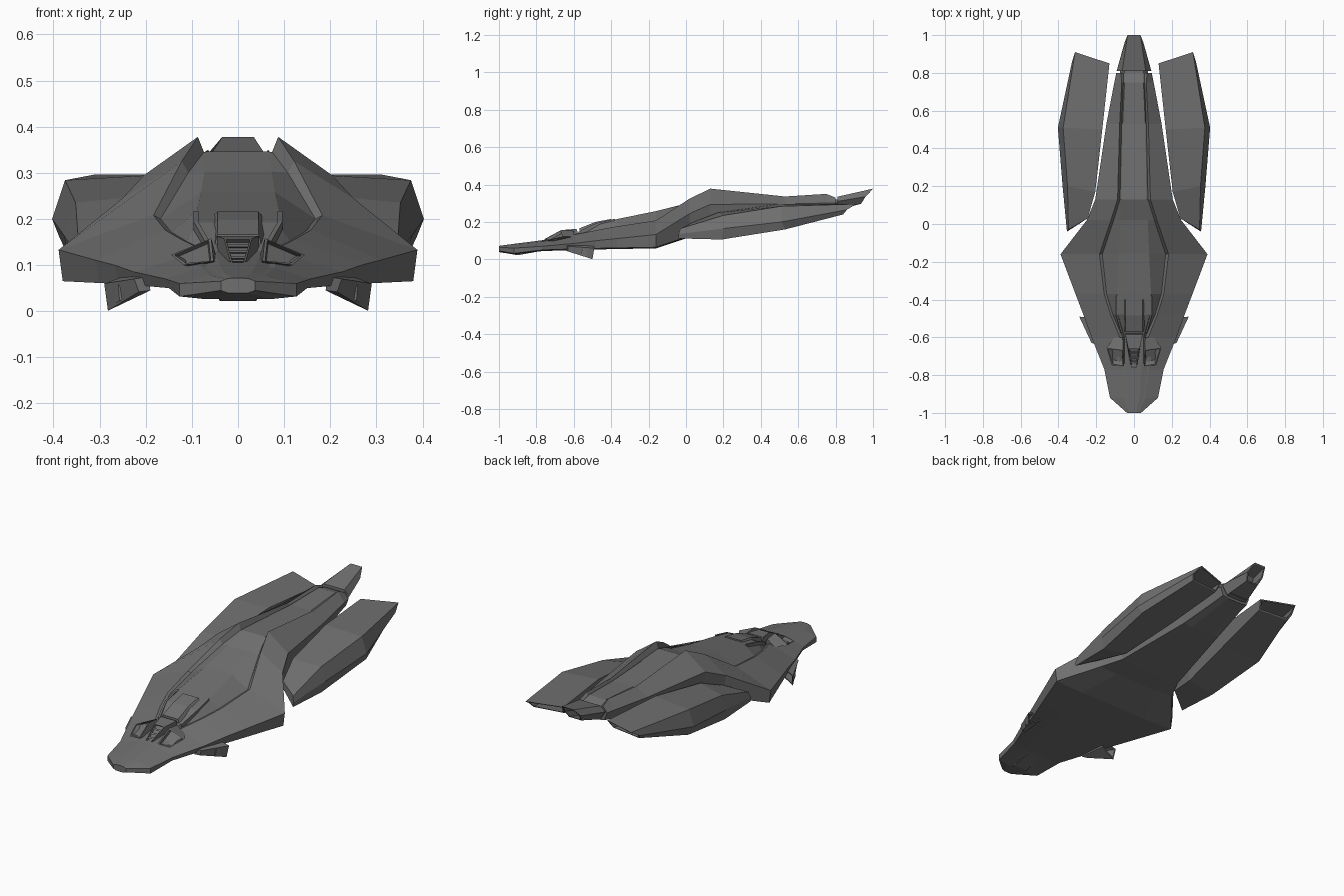
import bpy, bmesh
from mathutils import Vector

paint = bpy.data.materials.new("dark_grey")
paint.diffuse_color = (.16, .16, .16, 1)


def loft(name, rings, hollow=None, mirror=False):
    """Skin a list of rings; hollow=(cap index, rim, inward shift) sinks an opening into one end."""
    bm = bmesh.new()
    loops = [[bm.verts.new(p) for p in ring] for ring in rings]
    n = len(loops[0])
    for a, b in zip(loops, loops[1:]):
        for i in range(n):
            j = (i + 1) % n
            bm.faces.new((a[i], a[j], b[j], b[i]))
    caps = [bm.faces.new(loops[0]), bm.faces.new(loops[-1])]
    bmesh.ops.recalc_face_normals(bm, faces=bm.faces)
    if hollow:
        end, rim, shift = hollow
        face = caps[end]
        bmesh.ops.inset_individual(bm, faces=[face], thickness=rim)
        bmesh.ops.inset_individual(bm, faces=[face], thickness=0.003)
        bmesh.ops.translate(bm, verts=face.verts[:], vec=Vector(shift))
    mesh = bpy.data.meshes.new(name)
    bm.to_mesh(mesh)
    bm.free()
    mesh.materials.append(paint)
    obj = bpy.data.objects.new(name, mesh)
    bpy.context.collection.objects.link(obj)
    if mirror:
        obj.modifiers.new("Mirror", 'MIRROR')
    return obj


def sym(half, y=None):
    """Full ring from right-half points (x, z) at y, or (x, y, z)."""
    pts = [p if y is None else (p[0], y, p[1]) for p in half]
    return pts + [(-x, yy, z) for x, yy, z in reversed(pts)]


# Hull: y, then x,z of deck edge, groove, ridge, wing edge top, wing edge bottom
stations = [
    (-1.00, .010, .072, .020, .071, .025, .070, .037, .065, .037, .045),
    (-.92, .030, .083, .050, .078, .060, .077, .127, .060, .127, .032),
    (-.77, .040, .102, .070, .096, .080, .095, .157, .070, .150, .050),
    (-.60, .050, .130, .060, .126, .075, .132, .225, .085, .215, .056),
    (-.48, .085, .192, .112, .152, .124, .156, .268, .100, .258, .059),
    (-.37, .090, .215, .145, .172, .158, .176, .310, .111, .300, .061),
    (-.16, .080, .258, .168, .200, .183, .208, .389, .133, .380, .065),
    (.02, .073, .303, .108, .300, .122, .325, .250, .245, .235, .125),
    (.13, .066, .346, .074, .345, .087, .378, .205, .294, .185, .137),
    (.53, .060, .330, .065, .322, .076, .336, .146, .296, .112, .200),
    (.75, .050, .340, .056, .333, .065, .350, .104, .301, .082, .248),
    (.80, .045, .325, .055, .322, .070, .330, .094, .301, .078, .258),
]
hull = []
for y, *v in stations:
    half = list(zip(v[::2], v[1::2]))
    bx, bz = half[-1]
    half.append((bx * .55, bz - .006))
    hull.append(sym(half, y))
loft("hull", hull)

# Tail neck and hollow tail nozzle
loft("tail_neck", [sym([(.05, .32), (.075, .30), (.05, .265)], y) for y in (.78, .83)])
loft("tail_nozzle", [
    sym([(.062, .335), (.092, .31), (.06, .262)], .81),
    sym([(.034, 1.0, .378), (.05, .96, .335), (.036, .935, .297)])],
    hollow=(1, .008, (0, -.08, -.025)))

# Side engines: low pointed front, wide middle, slanted open rear
loft("side_engine", [
    [(.245, .03, .195), (.347, -.03, .165), (.355, -.04, .135), (.354, -.04, .112), (.245, .03, .155)],
    [(.205, .17, .25), (.352, .20, .235), (.378, .20, .165), (.362, .19, .106), (.212, .19, .135)],
    [(.168, .50, .296), (.375, .51, .284), (.403, .51, .20), (.387, .53, .16), (.175, .50, .185)],
    [(.13, .85, .29), (.312, .91, .296), (.328, .86, .265), (.312, .84, .240), (.145, .82, .244)]],
    hollow=(1, .010, (.015, -.14, -.02)), mirror=True)

# Lower scoops under the wings, open to the rear
loft("lower_scoop", [
    [(.225, -.63, .07), (.195, -.64, .075), (.19, -.64, .045), (.215, -.63, .042)],
    [(.29, -.49, .06), (.213, -.50, .088), (.206, -.50, .045), (.282, -.50, .001)]],
    hollow=(1, .009, (-.02, -.06, .01)), mirror=True)

# Intake hoods either side of the canopy, open at the front
loft("intake_hood", [
    [(.053, -.757, .108), (.118, -.747, .10), (.145, -.655, .122), (.058, -.665, .158)],
    [(.042, -.60, .10), (.09, -.60, .09), (.105, -.60, .12), (.06, -.60, .152)]],
    hollow=(0, .009, (0, .02, -.006)), mirror=True)

# Canopy, recessed at the front, with slats across it
loft("canopy", [
    sym([(.030, -.66, .157), (.016, -.76, .107)]),
    sym([(.046, -.585, .163), (.046, -.57, .11)])],
    hollow=(0, .005, (0, .01, -.006)))
for i in range(3):
    t = (i + 1) / 4
    y, z, w = -.76 + .10 * t, .107 + .05 * t, .013 + .014 * t
    loft("canopy_slat", [[(x, y - .004, z - .005), (x, y + .006, z),
                          (x, y + .012, z - .008)] for x in (-w, w)])

# Stepped frame behind the canopy
loft("canopy_frame", [
    sym([(.045, .166), (.055, .125)], -.57),
    sym([(.044, .200), (.070, .165)], -.485),
    sym([(.044, .216), (.070, .19)], -.40)])

# Thin side rails along the cockpit
loft("cockpit_rail", [
    [(x, y, z), (x + .010, y, z), (x + .010, y, z - .03), (x, y, z - .03)]
    for x, y, z in ((.060, -.575, .148), (.086, -.48, .194), (.086, -.38, .217))], mirror=True)

# Shallow block under the nose
loft("nose_block", [
    sym([(.040, .05), (.032, .036)], -.97),
    sym([(.048, .05), (.040, .022)], -.90),
    sym([(.048, .06), (.040, .042)], -.79)])
